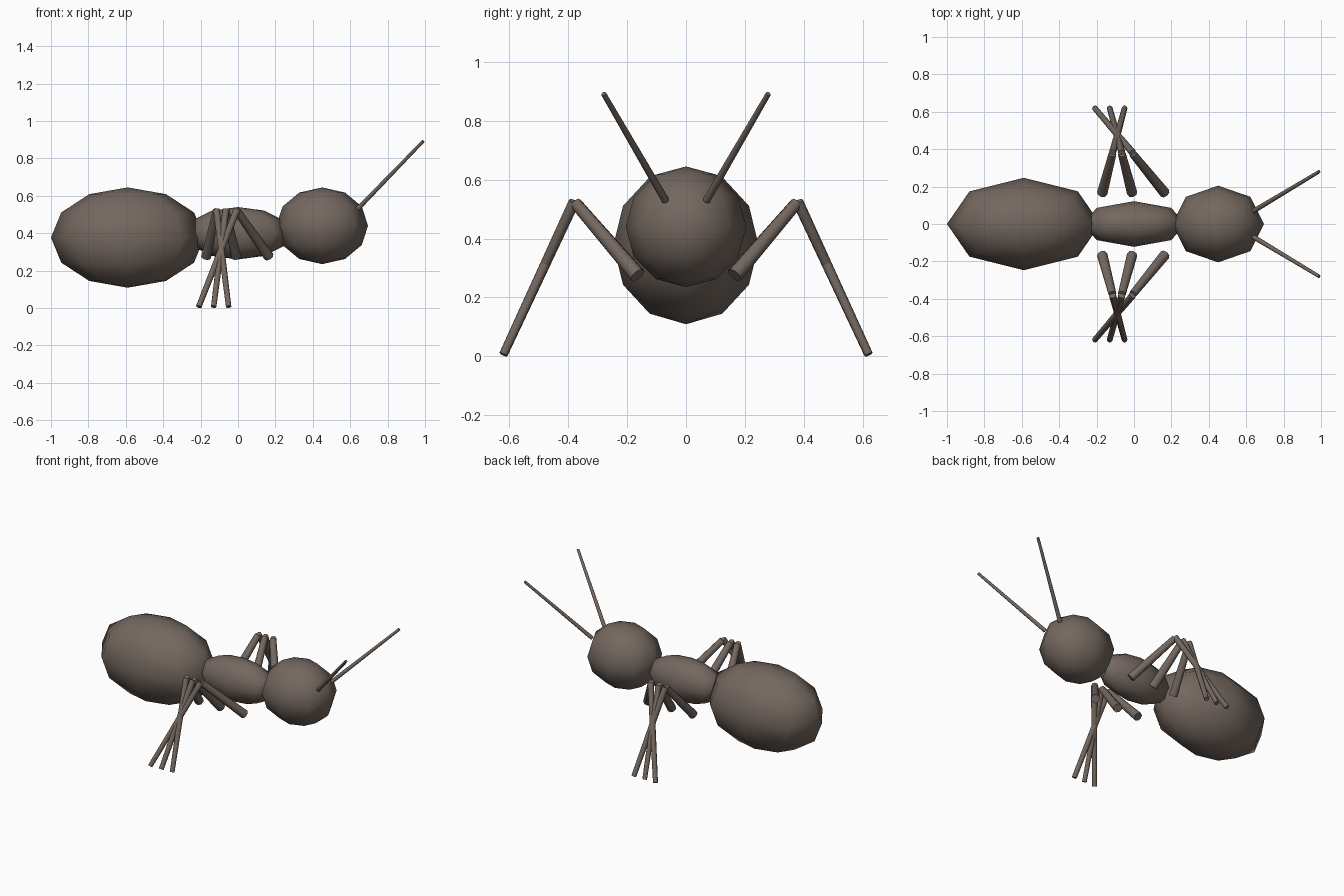
import bpy
from math import radians
from mathutils import Vector

cube = bpy.data.objects.get("Cube")
if cube:
    bpy.data.objects.remove(cube, do_unlink=True)

# Single earthy brown for the whole insect
brown = bpy.data.materials.new("earth_brown")
color = (0.175, 0.138, 0.115, 1)
brown.use_nodes = True
brown.diffuse_color = color
brown.node_tree.nodes["Principled BSDF"].inputs["Base Color"].default_value = color


def finish(name):
    obj = bpy.context.object
    obj.name = name
    obj.data.materials.append(brown)
    return obj


def body_part(name, center, radii):
    """Low-poly ellipsoid with its poles up and down."""
    bpy.ops.mesh.primitive_uv_sphere_add(segments=8, ring_count=6, radius=1, location=center)
    obj = finish(name)
    obj.scale = radii
    bpy.ops.object.transform_apply(location=False, rotation=False, scale=True)
    bpy.ops.object.shade_smooth()


def rod(name, start, end, r_start, r_end):
    """Tapered cylinder between two points."""
    start, end = Vector(start), Vector(end)
    axis = end - start
    bpy.ops.mesh.primitive_cone_add(vertices=8, radius1=r_start, radius2=r_end,
                                    depth=axis.length, location=(start + end) / 2,
                                    rotation=axis.to_track_quat('Z', 'Y').to_euler())
    finish(name)
    bpy.ops.object.shade_smooth_by_angle(angle=radians(50))


# Three body sections
body_part("abdomen", (-0.59, 0, 0.377), (0.41, 0.247, 0.268))
body_part("thorax", (0, 0, 0.4), (0.28, 0.122, 0.14))
body_part("head", (0.45, 0, 0.44), (0.245, 0.205, 0.205))

# Legs: hip, knee and foot x positions, mirrored to both sides
legs = {"front": (0.165, -0.006, -0.21),
        "middle": (-0.01, -0.065, -0.13),
        "rear": (-0.17, -0.115, -0.05)}

for side, s in (("left", 1), ("right", -1)):
    for place, (hip_x, knee_x, foot_x) in legs.items():
        hip = (hip_x, s * 0.165, 0.275)
        knee = (knee_x, s * 0.375, 0.52)
        foot = (foot_x, s * 0.62, 0.007)
        rod(f"{place}_upper_leg_{side}", hip, knee, 0.028, 0.021)
        rod(f"{place}_lower_leg_{side}", (knee_x, s * 0.38, 0.525), foot, 0.019, 0.015)
    # Antennae
    rod(f"antenna_{side}", (0.64, s * 0.07, 0.53), (0.99, s * 0.28, 0.892), 0.013, 0.009)
